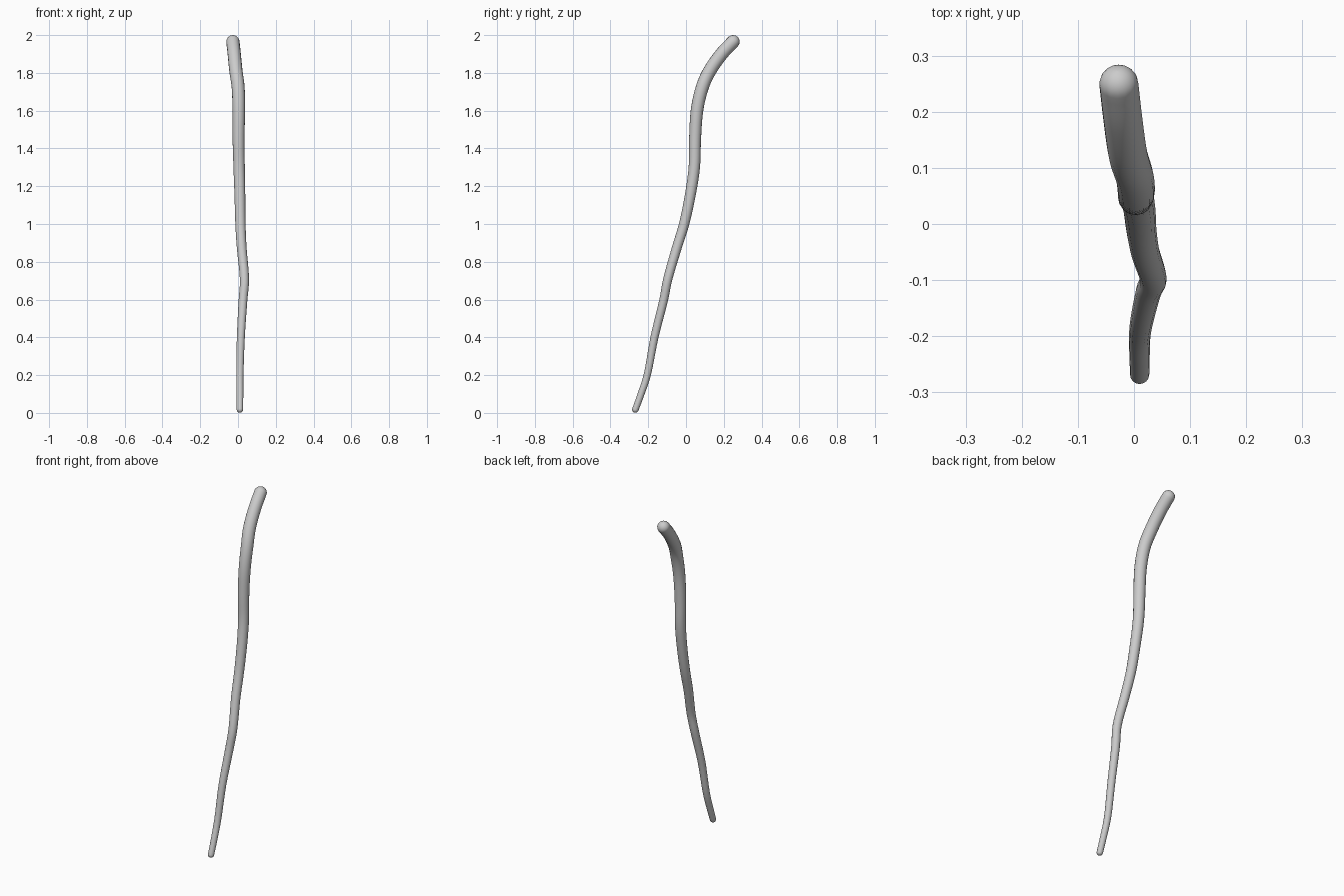
import bpy, math
from mathutils import Vector

if "Cube" in bpy.data.objects:
    bpy.data.objects.remove(bpy.data.objects["Cube"])

# centreline of the stick, tip to head
path = [Vector(p) for p in [
    (0.010, -0.268, 0.018), (0.010, -0.238, 0.10), (0.010, -0.203, 0.21),
    (0.015, -0.167, 0.40), (0.026, -0.120, 0.59), (0.034, -0.096, 0.71),
    (0.020, -0.050, 0.87), (0.013, -0.010, 1.00), (0.010, 0.022, 1.15),
    (0.006, 0.044, 1.30), (0.003, 0.048, 1.45), (0.004, 0.058, 1.60),
    (0.001, 0.085, 1.72), (-0.011, 0.125, 1.81), (-0.020, 0.188, 1.90),
    (-0.027, 0.249, 1.965)]]
R0, R1 = 0.017, 0.035


def catmull(a, b, c, d, t):
    return 0.5 * (2 * b + (c - a) * t + (2 * a - 5 * b + 4 * c - d) * t * t
                  + (3 * b - a - 3 * c + d) * t ** 3)


# smooth samples with a steady taper
ext = [2 * path[0] - path[1]] + path + [2 * path[-1] - path[-2]]
line = [catmull(*ext[i:i + 4], k / 5) for i in range(len(path) - 1) for k in range(5)]
line.append(path[-1])
pts = [(p, R0 + (R1 - R0) * min(1, p.z / 1.8)) for p in line]


# rounded ends
def cap(end, inner, r):
    d = (end - inner).normalized()
    return [(end + d * r * math.sin(a), max(r * math.cos(a), 0.0005))
            for a in (math.radians(k * 11.25) for k in range(1, 9))]


pts = (cap(line[0], line[1], pts[0][1])[::-1] + pts
       + cap(line[-1], line[-2], pts[-1][1]))

# sweep a round section along the line
cu = bpy.data.curves.new("walking_stick", "CURVE")
cu.dimensions = "3D"
cu.bevel_depth = 1.0
cu.bevel_resolution = 6
cu.use_fill_caps = True
sp = cu.splines.new("POLY")
sp.points.add(len(pts) - 1)
for q, (p, r) in zip(sp.points, pts):
    q.co = (*p, 1)
    q.radius = r
ob = bpy.data.objects.new("walking_stick", cu)
bpy.context.collection.objects.link(ob)
bpy.context.view_layer.objects.active = ob
ob.select_set(True)
bpy.ops.object.convert(target="MESH")
bpy.ops.object.shade_smooth()
